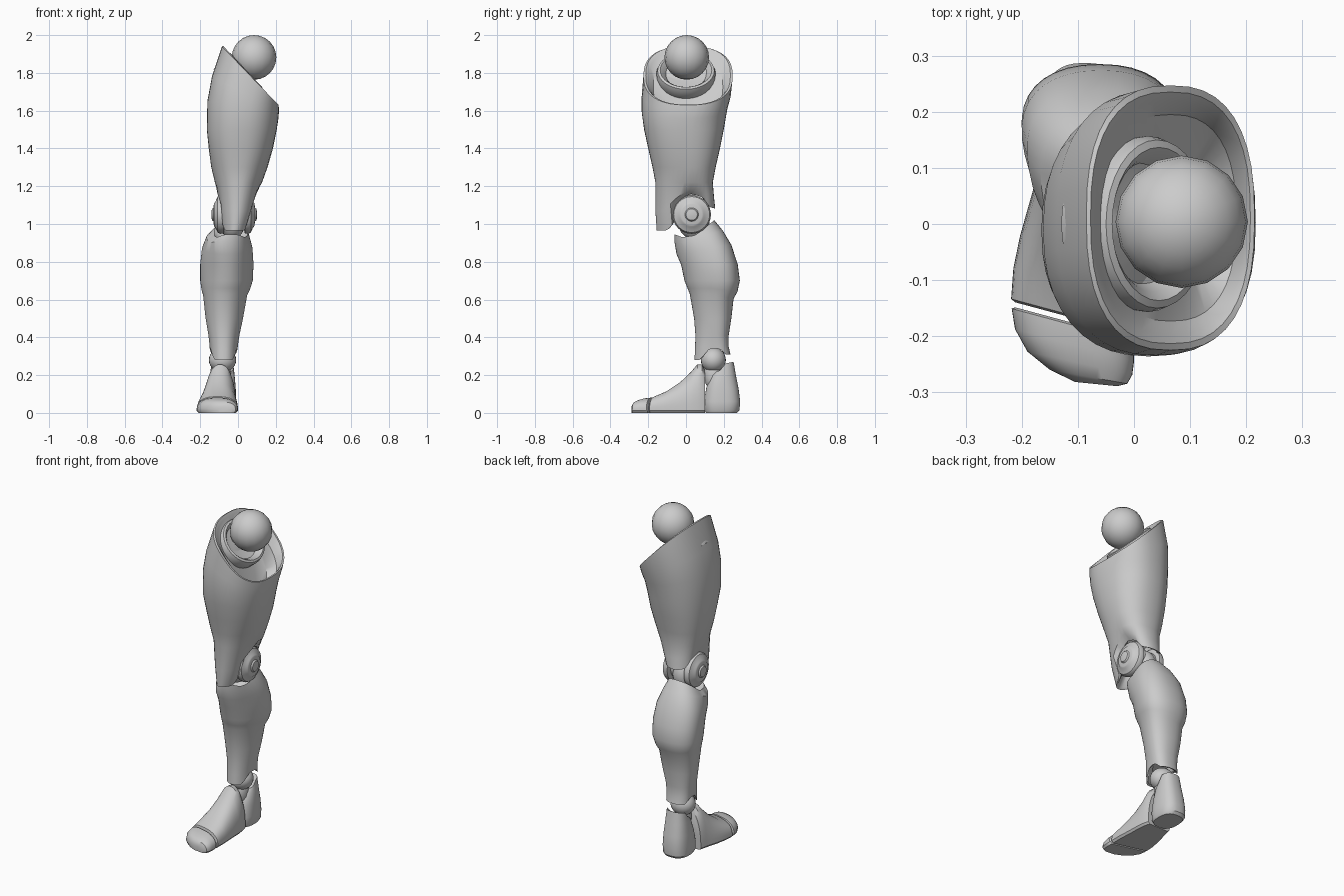
import bpy, bmesh, math
from mathutils import Matrix, Vector

if "Cube" in bpy.data.objects:
    bpy.data.objects.remove(bpy.data.objects["Cube"])

grey = bpy.data.materials.new("light_grey")
grey.diffuse_color = (0.6, 0.6, 0.6, 1)
grey.use_nodes = True
grey.node_tree.nodes["Principled BSDF"].inputs["Base Color"].default_value = grey.diffuse_color
SEG = 40


def finish(name, bm, angle=35):
    bmesh.ops.recalc_face_normals(bm, faces=bm.faces)
    me = bpy.data.meshes.new(name)
    bm.to_mesh(me)
    bm.free()
    me.materials.append(grey)
    for p in me.polygons:
        p.use_smooth = True
    me.set_sharp_from_angle(angle=math.radians(angle))
    ob = bpy.data.objects.new(name, me)
    bpy.context.collection.objects.link(ob)
    return ob


def loft(name, rings, matrix=None):
    """Skin closed rings of points and cap both ends."""
    bm = bmesh.new()
    loops = [[bm.verts.new(p) for p in r] for r in rings]
    n = len(rings[0])
    for a, b in zip(loops, loops[1:]):
        for i in range(n):
            j = (i + 1) % n
            bm.faces.new((a[i], a[j], b[j], b[i]))
    bm.faces.new(loops[0])
    bm.faces.new(loops[-1])
    if matrix:
        bm.transform(matrix)
    return finish(name, bm)


def ring(x0, x1, y0, y1, z, e=2.2, taper=0.0):
    """Super-ellipse section; z is a height or a function of (x, y)."""
    pts = []
    for i in range(SEG):
        a = 2 * math.pi * i / SEG
        c, s = math.cos(a), math.sin(a)
        c = math.copysign(abs(c) ** (2 / e), c)
        s = math.copysign(abs(s) ** (2 / e), s)
        x = (x0 + x1) / 2 + (x1 - x0) / 2 * c * (1 + taper * s)
        y = (y0 + y1) / 2 + (y1 - y0) / 2 * s
        pts.append(Vector((x, y, z(x, y) if callable(z) else z)))
    return pts


def inset(r, k, dz):
    """Copy of a ring, shrunk by k about its middle and moved by dz."""
    m = sum(r, Vector()) / len(r)
    return [Vector((m.x + (p.x - m.x) * k, m.y + (p.y - m.y) * k, p.z + dz)) for p in r]


def curve(*pts):
    """Piecewise linear height as a function of y."""
    def f(x, y):
        if y <= pts[0][0]:
            return pts[0][1]
        for (a, za), (b, zb) in zip(pts, pts[1:]):
            if y <= b:
                return za + (zb - za) * (y - a) / (b - a)
        return pts[-1][1]
    return f


def slope(x0, z0, x1, z1):
    return lambda x, y: z0 + (z1 - z0) * (x - x0) / (x1 - x0)


def lathe(name, profile, matrix, seg=32):
    rings = [[Vector((r * math.cos(2 * math.pi * i / seg), r * math.sin(2 * math.pi * i / seg), h))
              for i in range(seg)] for r, h in profile]
    return loft(name, rings, matrix)


def ball(name, loc, scale, u=24, v=14):
    bm = bmesh.new()
    bmesh.ops.create_uvsphere(bm, u_segments=u, v_segments=v, radius=1,
                              matrix=Matrix.Translation(loc) @ Matrix.Diagonal((*scale, 1)))
    return finish(name, bm, 60)


# Thigh shell: arched over the knee, slanted open rim at the hip
arch = curve((-.10, .965), (-.07, 1.0), (-.055, 1.09), (-.02, 1.14), (.03, 1.16),
             (.09, 1.14), (.125, 1.09), (.16, 1.08))
low = ring(-.1, .065, -.155, .155, arch, 2.1, .3)
above = curve((-.12, 1.07), (-.05, 1.14), (.03, 1.19), (.09, 1.17), (.16, 1.14))
rim = ring(-.085, .215, -.225, .247, slope(-.085, 1.94, .215, 1.63), 2.5)
thigh = [inset(low, .6, .08), inset(low, .88, .01), low,
         ring(-.11, .098, -.162, .148, above, 2.2, .2),
         ring(-.12, .125, -.162, .142, 1.22, 2.3, .15),
         ring(-.14, .155, -.177, .157, 1.3, 2.3, .1),
         ring(-.155, .185, -.2, .18, 1.4, 2.3, .05),
         ring(-.165, .205, -.222, .2, 1.5, 2.3),
         ring(-.162, .214, -.236, .218, slope(-.16, 1.65, .21, 1.56), 2.3),
         ring(-.138, .217, -.234, .238, slope(-.138, 1.78, .217, 1.6), 2.4),
         rim, inset(rim, .95, .002), inset(rim, .88, -.015),
         inset(rim, .78, -.06), inset(rim, .5, -.09)]
loft("thigh_shell", thigh)

# Hip: tilted collar cup holding the ball
tilt = Matrix.Translation((.04, 0, 1.81)) @ Matrix.Rotation(math.radians(47), 4, 'Y') @ Matrix.Diagonal((1, 1.12, 1, 1))
lathe("hip_collar", [(.12, -.12), (.137, -.06), (.14, -.02), (.134, .002), (.122, .006),
                     (.108, -.008), (.095, -.03), (.03, -.04)], tilt)
ball("hip_ball", (.085, .004, 1.882), (.118, .118, .118), 16, 12)

# Knee: round hinge along x with a stepped boss on each side
hinge = Matrix.Translation((-.02, .03, 1.05)) @ Matrix.Rotation(math.radians(90), 4, 'Y')
side = [(.075, .0), (.075, .05), (.1, .056), (.102, .075), (.095, .088), (.068, .1),
        (.062, .106), (.055, .108), (.036, .11), (.03, .118), (.012, .121)]
lathe("knee_hinge", [(r, -h) for r, h in reversed(side)] + side[1:], hinge)
ball("knee_core", (-.03, .04, 1.02), (.07, .085, .1))

# Shin shell: calf bulge behind, narrow ridge in front, arched ankle opening
top = ring(-.125, .05, -.062, .15, curve((-.06, .945), (-.02, .93), (.05, .94), (.15, 1.02)), 2.3, .1)
foot_arch = curve((.07, .28), (.09, .30), (.12, .335), (.15, .345), (.185, .335), (.21, .31), (.235, .31))
end = ring(-.147, -.005, .045, .235, foot_arch, 2.4, .2)
shin = [inset(top, .6, -.05), inset(top, .88, -.01), top,
        ring(-.165, .06, -.062, .195, curve((-.06, .91), (.0, .9), (.19, .965)), 2.3, .12),
        ring(-.187, .073, -.05, .24, curve((-.05, .84), (.24, .89)), 2.3, .2),
        ring(-.195, .077, -.026, .274, .785, 2.2, .25),
        ring(-.195, .073, -.008, .285, .7, 2.2, .25),
        ring(-.19, .06, .008, .272, curve((0, .66), (.14, .66), (.27, .64)), 2.2, .22),
        ring(-.182, .046, .02, .252, curve((0, .63), (.14, .63), (.25, .605)), 2.2, .2),
        ring(-.169, .024, .043, .24, .5, 2.2, .2),
        ring(-.154, .005, .05, .226, .41, 2.3, .2),
        ring(-.149, -.002, .048, .226, curve((.05, .34), (.14, .37), (.23, .35)), 2.4, .2),
        end, inset(end, .88, .005), inset(end, .6, .05)]
loft("shin_shell", shin)

# Ankle ball
ball("ankle_ball", (-.082, .145, .28), (.072, .066, .066))
ball("ankle_post", (-.082, .145, .2), (.045, .05, .08))


def section(y, x0, x1, zt, skew, e=2.6):
    """Flat-bottomed domed section across the foot."""
    pts = []
    for i in range(25):
        a = math.pi * i / 24
        c, s = math.cos(a), max(0, math.sin(a))
        x = (x0 + x1) / 2 + (x1 - x0) / 2 * math.copysign(abs(c) ** (2 / e), c)
        pts.append(Vector((x, y + skew * (x + .11), .012 + (zt - .012) * s ** (2 / e))))
    for x in (x0 + .01, x1 - .01):
        pts.append(Vector((x, y + skew * (x + .11), 0)))
    return pts


# Toe cap and instep, split by a slanted seam
loft("toe_cap", [section(*s) for s in (
    (-.176, -.212, -.004, .072, -.27), (-.18, -.218, 0, .081, -.27), (-.215, -.212, 0, .077, -.27),
    (-.245, -.19, -.003, .068, -.22), (-.267, -.15, -.012, .057, -.18), (-.281, -.105, -.03, .038, -.1))])
loft("instep", [section(*s) for s in (
    (-.167, -.212, -.004, .072, -.27), (-.163, -.219, 0, .086, -.27), (-.1, -.215, 0, .114, -.2),
    (-.03, -.203, -.004, .162, -.1, 2.3), (.025, -.19, -.006, .215, 0, 2.2),
    (.06, -.18, -.01, .257, 0, 2.2), (.085, -.175, -.015, .255, 0, 2.2),
    (.1, -.17, -.02, .225, 0, 2.2))])

# Heel block
loft("heel", [ring(*r) for r in (
    (-.155, -.02, .105, .27, 0, 2.6), (-.165, -.012, .098, .283, .015, 2.6),
    (-.165, -.01, .095, .287, .06, 2.6), (-.16, -.012, .107, .278, .13, 2.5),
    (-.15, -.018, .128, .264, .2, 2.4),
    (-.14, -.025, .15, .252, curve((.15, .215), (.18, .225), (.21, .262), (.25, .27)), 2.4),
    (-.13, -.035, .165, .245, curve((.15, .21), (.18, .22), (.21, .255), (.25, .265)), 2.4))])
